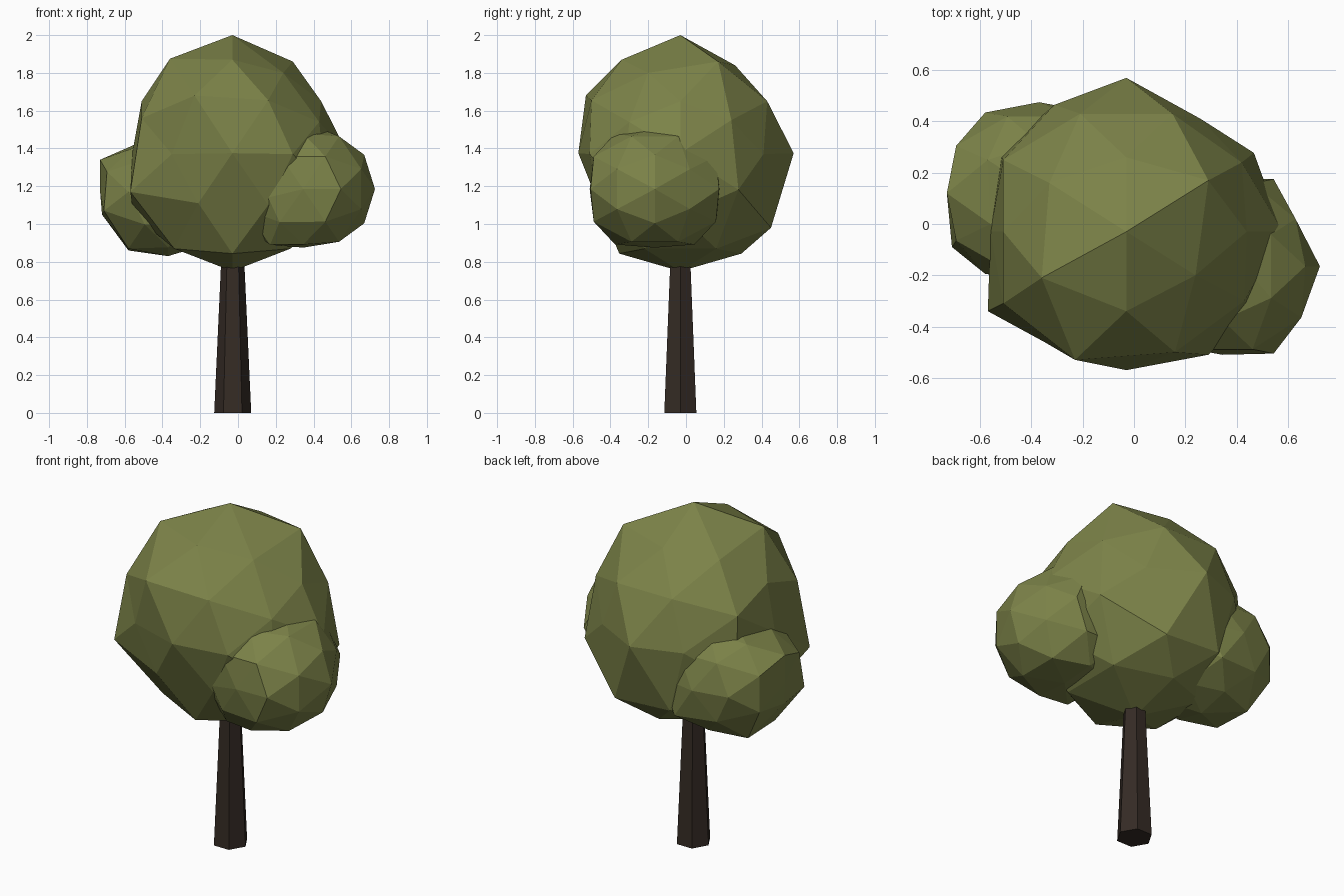
import bpy, bmesh, math
from mathutils import Matrix, Vector

if "Cube" in bpy.data.objects:
    bpy.data.objects.remove(bpy.data.objects["Cube"])


def material(name, rgb):
    m = bpy.data.materials.new(name)
    m.diffuse_color = (*rgb, 1)
    m.use_nodes = True
    m.node_tree.nodes["Principled BSDF"].inputs["Base Color"].default_value = m.diffuse_color
    return m


LEAF = material("leaf_green", (0.20, 0.225, 0.065))
BARK = material("bark_brown", (0.035, 0.024, 0.018))


def finish(bm, name, mat):
    bmesh.ops.recalc_face_normals(bm, faces=bm.faces)
    mesh = bpy.data.meshes.new(name)
    bm.to_mesh(mesh)
    bm.free()
    mesh.materials.append(mat)
    obj = bpy.data.objects.new(name, mesh)
    bpy.context.collection.objects.link(obj)
    return obj


def foliage(name, center, radii, low, high, dents=()):
    """Faceted ball, an icosahedron edge on top, pressed in at the given bounds.
    Each dent pulls the corner nearest to it onto that point."""
    bm = bmesh.new()
    bmesh.ops.create_icosphere(bm, subdivisions=2, radius=1)
    tilt = math.atan2(1, (1 + math.sqrt(5)) / 2)
    turn = Matrix.Rotation(math.pi / 2, 3, 'Z') @ Matrix.Rotation(-tilt, 3, 'Y')
    for v in bm.verts:
        d = turn @ v.co
        v.co = Vector([min(max(c + r * k, lo), hi)
                       for c, r, k, lo, hi in zip(center, radii, d, low, high)])
    start = [(v, v.co.copy()) for v in bm.verts]
    for p in map(Vector, dents):
        min(start, key=lambda s: (s[1] - p).length)[0].co = p
    return finish(bm, name, LEAF)


# Crown, with its irregular corners
foliage("main_crown", (-0.03, -0.03, 1.375), (0.615, 0.615, 0.625),
        (-0.56, -0.57, 0.75), (0.58, 0.57, 2.0), [
            (0.26, 0.41, 1.37), (-0.31, 0.465, 1.37),      # back middle
            (0.29, -0.51, 1.37), (-0.35, -0.46, 1.37),     # front middle
            (-0.23, -0.53, 1.68), (0.16, -0.50, 1.655),    # front upper
            (-0.21, -0.46, 1.11), (0.16, -0.46, 1.10),     # front lower
            (0.44, -0.03, 1.65), (0.42, 0.24, 1.55), (0.43, -0.30, 1.54),
            (0.24, -0.20, 1.80), (0.29, 0.17, 1.86), (-0.33, 0.16, 1.81),
            (-0.36, -0.21, 1.875), (-0.03, -0.34, 1.87),
            (-0.03, 0.26, 1.84), (0.15, 0.43, 1.65), (-0.21, 0.43, 1.65),
            (0.15, 0.45, 0.98), (-0.21, 0.45, 1.0),        # back lower
            (-0.57, -0.34, 1.17), (-0.51, -0.03, 1.65),
            (-0.51, -0.31, 1.56), (-0.51, 0.25, 1.56)])

# Side clumps
foliage("right_clump", (0.345, -0.165, 1.185), (0.38, 0.40, 0.345),
        (-0.1, -0.51, 0.875), (0.725, 0.18, 1.5), [
            (0.45, -0.19, 1.50), (0.17, -0.35, 0.89),
            (0.22, -0.46, 1.01), (0.16, -0.47, 1.14),
            (0.63, 0.02, 1.29), (0.63, 0.02, 1.08)])
foliage("left_clump", (-0.37, 0.12, 1.17), (0.40, 0.37, 0.345),
        (-0.73, -0.22, 0.83), (0.1, 0.475, 1.5), [
            (-0.73, 0.12, 1.34), (-0.72, 0.11, 1.05),
            (-0.58, 0.25, 0.86), (-0.58, 0.0, 0.87),
            (-0.57, 0.25, 1.41), (-0.56, 0.0, 1.40),
            (-0.71, -0.09, 1.07), (-0.24, 0.45, 0.98)])

# Tapered six-sided trunk, corners on the x axis
bm = bmesh.new()
height = 0.85
bmesh.ops.create_cone(bm, cap_ends=True, segments=6, radius1=0.098, radius2=0.059, depth=height)
if max(v.co.x for v in bm.verts) < 0.095:
    bmesh.ops.rotate(bm, verts=bm.verts, matrix=Matrix.Rotation(math.pi / 6, 3, 'Z'))
bmesh.ops.translate(bm, verts=bm.verts, vec=(-0.028, -0.03, height / 2))
finish(bm, "trunk", BARK)
